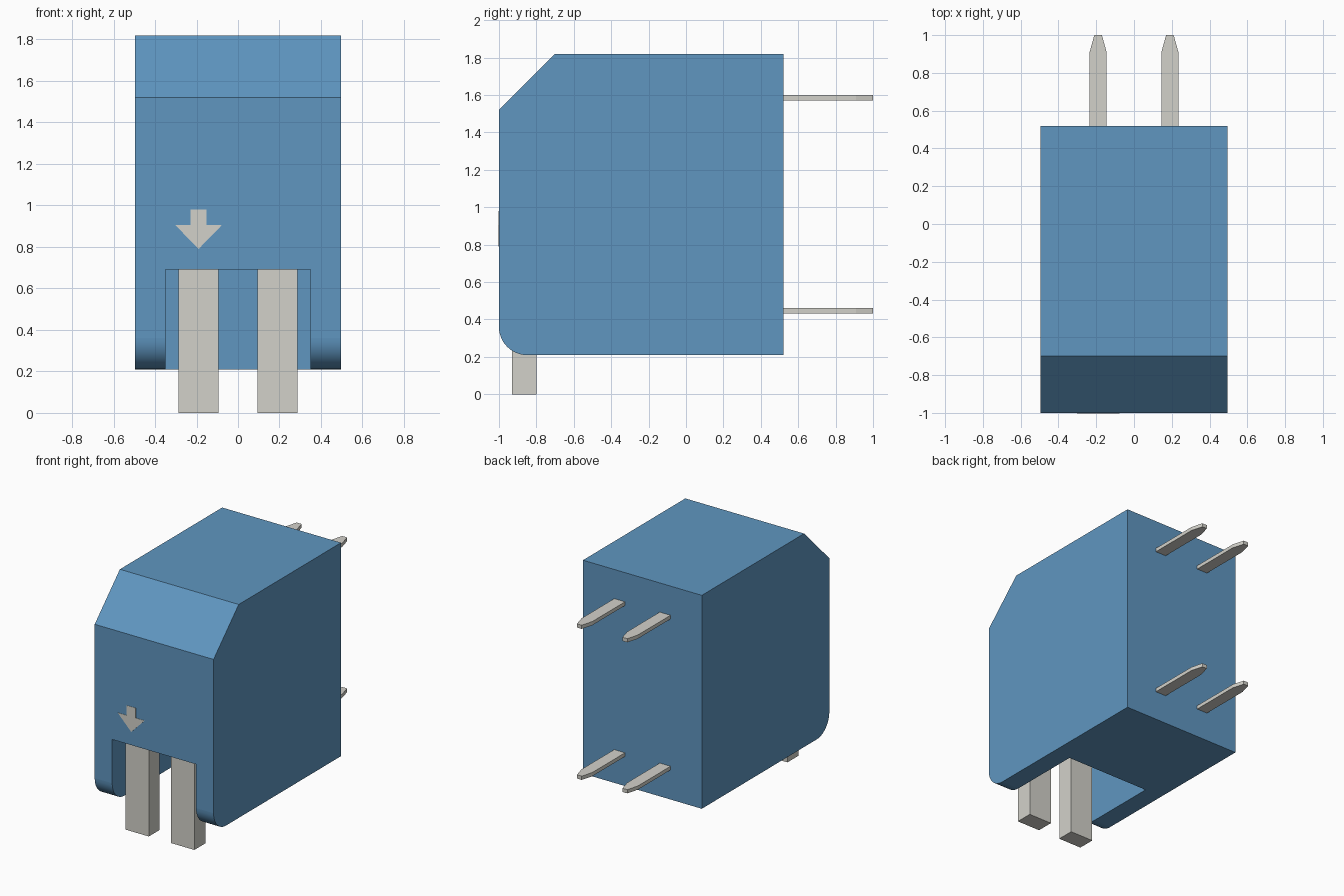
import bpy, bmesh, math
from mathutils import Vector

if "Cube" in bpy.data.objects:
    bpy.data.objects.remove(bpy.data.objects["Cube"])


def extrude(name, outline, offset, to_xyz):
    """Closed prism: 2D outline mapped to space by to_xyz, swept by offset."""
    bm = bmesh.new()
    base = bm.faces.new([bm.verts.new(to_xyz(a, b)) for a, b in outline])
    swept = bmesh.ops.extrude_face_region(bm, geom=[base], use_keep_orig=True)["geom"]
    verts = [g for g in swept if isinstance(g, bmesh.types.BMVert)]
    bmesh.ops.translate(bm, vec=Vector(offset), verts=verts)
    bmesh.ops.recalc_face_normals(bm, faces=bm.faces)
    mesh = bpy.data.meshes.new(name)
    bm.to_mesh(mesh)
    bm.free()
    obj = bpy.data.objects.new(name, mesh)
    bpy.context.collection.objects.link(obj)
    return obj


def rect(a0, a1, b0, b1):
    return [(a0, b0), (a1, b0), (a1, b1), (a0, b1)]


def paint(obj, name, rgb):
    mat = bpy.data.materials.get(name) or bpy.data.materials.new(name)
    mat.diffuse_color = (*rgb, 1)
    mat.use_nodes = True
    mat.node_tree.nodes["Principled BSDF"].inputs["Base Color"].default_value = mat.diffuse_color
    obj.data.materials.append(mat)


METAL = ("pale_metal", (0.65, 0.64, 0.59))

# Housing: side profile with chamfered top front and rounded bottom front
R, N = 0.15, 12
profile = [(0.52, 0.21), (0.52, 1.82), (-0.70, 1.82), (-1.0, 1.52)]
for i in range(N + 1):
    t = math.pi + i * math.pi / 2 / N
    profile.append((-1 + R + R * math.cos(t), 0.21 + R + R * math.sin(t)))
housing = extrude("housing", profile, (0.992, 0, 0), lambda y, z: (-0.496, y, z))

# Notch in the lower front of the housing
cutter = extrude("notch_cutter", rect(-1.2, -0.29, 0.1, 0.69), (0.70, 0, 0),
                 lambda y, z: (-0.35, y, z))
cutter.hide_render = True
mod = housing.modifiers.new("notch", "BOOLEAN")
mod.operation, mod.solver, mod.object = "DIFFERENCE", "EXACT", cutter
bpy.context.view_layer.objects.active = housing
bpy.ops.object.modifier_apply(modifier=mod.name)
bpy.data.objects.remove(cutter)
paint(housing, "blue_plastic", (0.115, 0.305, 0.53))

# Smooth only the rounded bottom corner
for p in housing.data.polygons:
    p.use_smooth = p.normal.y < -0.02 and p.normal.z < -0.02

for side, sx in (("left", -1), ("right", 1)):
    cx = 0.19 * sx
    # Front contacts hanging down through the notch
    contact = extrude("front_contact_" + side, rect(cx - 0.097, cx + 0.097, -0.93, -0.80),
                      (0, 0, 0.69), lambda x, y: (x, y, 0))
    paint(contact, *METAL)
    # Flat rear pins with tapered tips
    for level, z in (("lower", 0.433), ("upper", 1.572)):
        tip = [(cx - 0.045, 0.52), (cx + 0.045, 0.52), (cx + 0.045, 0.91),
               (cx + 0.02, 1.0), (cx - 0.02, 1.0), (cx - 0.045, 0.91)]
        pin = extrude(f"rear_pin_{level}_{side}", tip, (0, 0, 0.028),
                      lambda x, y, z=z: (x, y, z))
        paint(pin, *METAL)

# Arrow mark on the front, above the left contact
half = [(0.038, 0.98), (0.038, 0.905), (0.112, 0.905)]
arrow = half + [(0, 0.79)] + [(-x, z) for x, z in reversed(half)]
mark = extrude("arrow_mark", arrow, (0, 0.003, 0), lambda x, z: (x - 0.19, -1.002, z))
paint(mark, *METAL)
